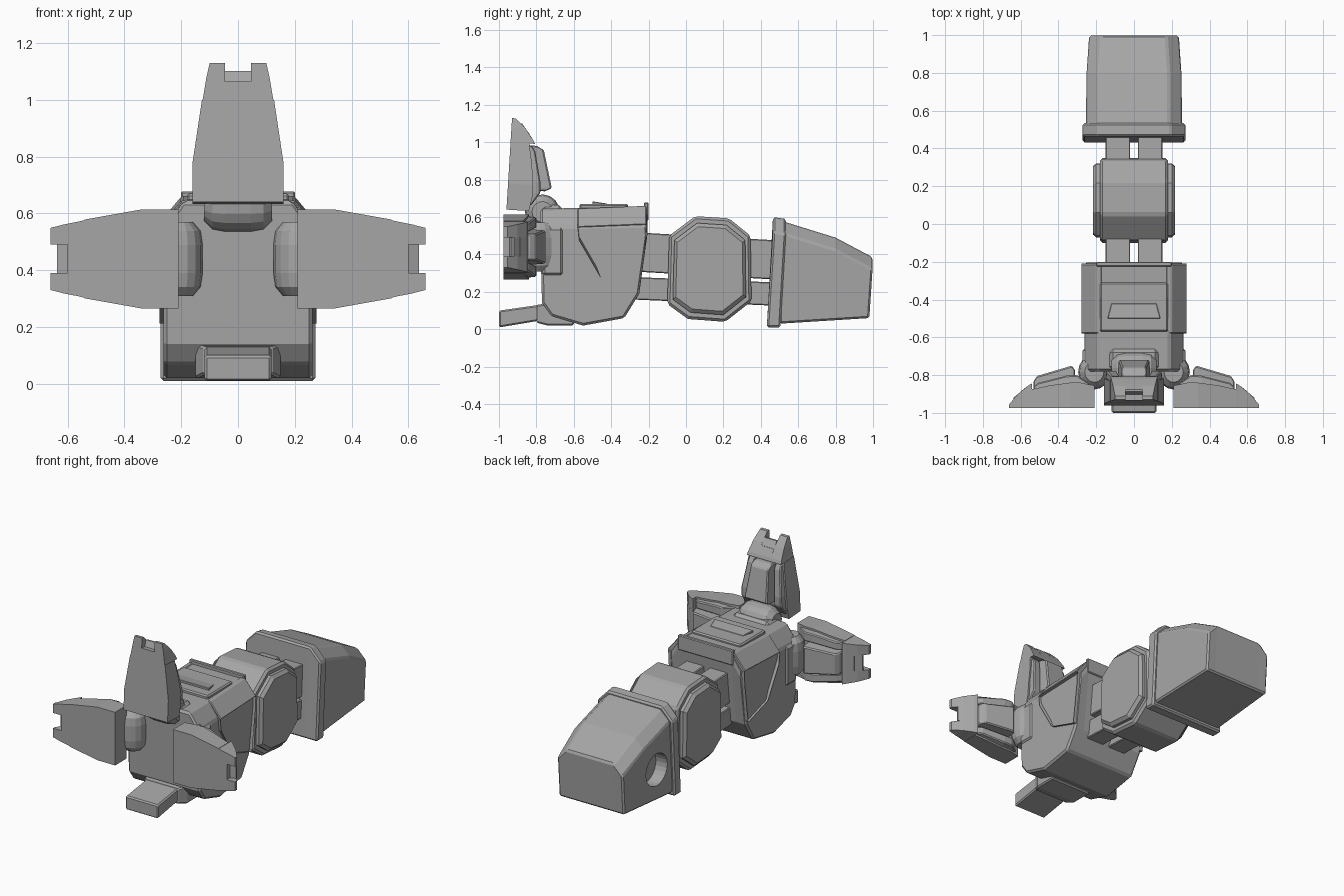
import bpy, bmesh, math
from mathutils import Matrix, Vector

if "Cube" in bpy.data.objects:
    bpy.data.objects.remove(bpy.data.objects["Cube"])

grey = bpy.data.materials.new("mid grey")
grey.use_nodes = True
grey.diffuse_color = (0.38, 0.38, 0.38, 1)
grey.node_tree.nodes["Principled BSDF"].inputs["Base Color"].default_value = grey.diffuse_color


def loft(name, rings, bevel=0.008, matrix=None):
    """Skin a list of equal-length rings of points and cap both ends."""
    bm = bmesh.new()
    rows = [[bm.verts.new(p) for p in ring] for ring in rings]
    n = len(rows[0])
    for a, b in zip(rows, rows[1:]):
        for i in range(n):
            j = (i + 1) % n
            bm.faces.new((a[i], a[j], b[j], b[i]))
    bm.faces.new(rows[0])
    bm.faces.new(rows[-1])
    if matrix:
        bm.transform(matrix)
    bmesh.ops.recalc_face_normals(bm, faces=bm.faces)
    mesh = bpy.data.meshes.new(name)
    bm.to_mesh(mesh)
    bm.free()
    ob = bpy.data.objects.new(name, mesh)
    bpy.context.collection.objects.link(ob)
    mesh.materials.append(grey)
    if bevel:
        mod = ob.modifiers.new("edge", "BEVEL")
        mod.width = bevel
        mod.segments = 1
        mod.limit_method = "ANGLE"
        mod.angle_limit = math.radians(35)
    return ob


def side_rings(profile, stations):
    """Repeat a (y, z) profile at several x positions, lowering the top by a clip."""
    return [[(x, y, min(z, z - drop if z > 0.3 else z)) for y, z in profile]
            for x, drop in stations]


def box(name, x, y, z, bevel=0.006):
    prof = [(y[0], z[0]), (y[1], z[0]), (y[1], z[1]), (y[0], z[1])]
    return loft(name, [[(a, *p) for p in prof] for a in x], bevel)


def barrel(name, stations, sides, matrix):
    """Lathe (position, radius) stations around local x."""
    angles = [2 * math.pi * i / sides for i in range(sides)]
    rings = [[(x, r * math.cos(a), r * math.sin(a)) for a in angles] for x, r in stations]
    return loft(name, rings, 0, matrix)


# Palm with chamfered upper edges
palm = [(-.78, .645), (-.77, .14), (-.72, .07), (-.55, .02), (-.33, .06),
        (-.25, .19), (-.205, .6), (-.21, .655)]
loft("palm", side_rings(palm, [(-.262, .1), (-.19, 0), (.19, 0), (.262, .1)]), .012)

# Raised side panels wrapping over the palm shoulders
panel = [(-.58, .645), (-.57, .57), (-.455, .275), (-.25, .21), (-.215, .57), (-.21, .66)]
for s, side in ((1, "left"), (-1, "right")):
    loft(side + "_palm_panel",
         side_rings(panel, [(s * .17, -.005), (s * .2, -.005), (s * .283, .1), (s * .25, .1)]), .006)
    box(side + "_joint_boss", sorted((s * .2, s * .272)), (-.775, -.65), (.28, .55), .02)
box("top_joint_boss", (-.13, .13), (-.775, -.66), (.5, .665), .02)

# Top hatch, wedge and rear lip of the palm
box("top_hatch", (-.18, .18), (-.57, -.31), (.6, .67), .008)
wedge = [(-.5, .66), (-.5, .684), (-.42, .672), (-.42, .66)]
loft("hatch_wedge", [[(x * (1 if y < -.45 else .85), y, z) for y, z in wedge]
                     for x in (-.14, .14)], .003)
box("palm_rear_lip", (-.2, .2), (-.225, -.2), (.58, .678), .005)


def y_block(name, rows, bevel=0.008):
    """Box lofted along y from (y, half width, bottom, top) rows."""
    return loft(name, [[(-w, y, a), (w, y, a), (w, y, b), (-w, y, b)]
                       for y, w, a, b in rows], bevel)


# Thumb and its base
y_block("thumb", [(-1, .118, .01, .1), (-.7, .118, .06, .143)])
y_block("thumb_base", [(-.8, .12, .035, .13), (-.74, .15, .02, .14), (-.6, .15, .02, .14)])


def finger_block(name, rows, matrix, back=0.92, bevel=0.006):
    """Block along the finger from (length, u0, u1, front, rear) rows."""
    rings = [[(u0, d0, v), (u1, d0, v), (u1 * back, d1, v), (u0 * back, d1, v)]
             for v, u0, u1, d0, d1 in rows]
    return loft(name, rings, bevel, matrix)


def finger(label, matrix, plate_depth):
    # Main slab, with a rail along each edge
    finger_block(label + "_finger_slab", [
        (0, -.16, .16, 0, .12), (.08, -.16, .16, 0, .135), (.14, -.16, .16, 0, .135),
        (.26, -.142, .142, 0, .12), (.36, -.127, .127, 0, .1)], matrix, 1, 0)
    for s in (1, -1):
        finger_block(label + "_finger_rail", [
            (.03, s * .1, s * .158, .05, .13), (.1, s * .1, s * .158, .05, .175),
            (.16, s * .1, s * .157, .05, .172), (.32, s * .08, s * .13, .05, .135),
            (.35, s * .08, s * .127, .05, .115)], matrix)
        # Tip prongs either side of the notch
        finger_block(label + "_finger_prong", [
            (.36, s * .046, s * .125, 0, .13), (.38, s * .046, s * .121, 0, .12),
            (.44, s * .046, s * .111, 0, .075), (.49, s * .046, s * .1, 0, .02)],
            matrix, 1, 0)
    # Tip centre with its shallow backing
    finger_block(label + "_finger_tip", [
        (.36, -.046, .046, 0, .13), (.38, -.046, .046, 0, .12), (.425, -.046, .046, 0, .088)],
        matrix, 1, 0)
    finger_block(label + "_finger_backing", [
        (.42, -.046, .046, .03, .09), (.465, -.046, .046, .045, .055)], matrix, 1, 0)
    # Knuckle plate on the inner side
    finger_block(label + "_knuckle_plate", [
        (.11, -.09, .09, .1, .2), (.13, -.09, .09, .1, plate_depth),
        (.33, -.07, .07, .1, plate_depth - .055), (.35, -.07, .07, .1, .14)], matrix, .9)
    # Barrel joint at the root
    barrel(label + "_finger_joint", [(-.12, .055), (-.09, .085), (-.045, .093), (.045, .093),
                                     (.09, .085), (.12, .055)], 16,
           matrix @ Matrix.Translation((0, .192, 0)))


# Three fingers spread around the palm
tilt = Matrix.Rotation(math.radians(-3.5), 4, "X")
finger("top", Matrix.Translation((0, -.96, .64)) @ tilt, .235)
for s, label in ((1, "left"), (-1, "right")):
    turn = Matrix.Rotation(s * math.pi / 2, 4, "Y")
    size = Matrix.Diagonal((1.09, 1, .92, 1))
    finger(label, Matrix.Translation((s * .21, -.975, .44)) @ turn @ size, .225)

# Twin upper and lower arm beams
for s in (1, -1):
    x = sorted((s * .02, s * .15))
    for name, heights in (("upper_beam", (.52, .31, .265, .475)),
                          ("lower_beam", (.28, .16, .125, .25))):
        prof = list(zip((-.3, -.3, .5, .5), heights))
        loft(name, [[(a, *p) for p in prof] for a in x], .005)

# Elbow block with octagonal side caps
elbow = [(-.09, .5), (.05, .605), (.23, .593), (.345, .5), (.35, .15),
         (.21, .04), (.01, .055), (-.1, .135)]
loft("elbow", [[(x, *p) for p in elbow] for x in (-.18, .18)], .014)
centre = Vector((.125, .322))


def scaled(k):
    return [tuple(centre + (Vector(p) - centre) * k) for p in elbow]


for s, side in ((1, "left"), (-1, "right")):
    loft(side + "_elbow_cap", [[(s * x, *p) for p in scaled(k)]
                               for x, k in ((.15, .87), (.2, .87), (.218, .8))], 0)

# Shoulder collar
collar = [(.432, .01), (.465, .6), (.535, .59), (.505, .01)]
loft("shoulder_collar",
     side_rings(collar, [(-.272, .08), (-.195, 0), (.195, 0), (.272, .08)]), .01)

# Shoulder shell, narrowing toward the end
shell = [(.5, .03), (.5, .583), (.8, .49), (.998, .385), (.98, .06)]
rings = side_rings(shell, [(-.255, .065), (-.185, 0), (.185, 0), (.255, .065)])
rings = [[(x * (.93 if y > .9 else 1), y, min(z, .355) if y > .9 and abs(x) > .2 else z)
          for x, y, z in ring] for ring in rings]
shoulder = loft("shoulder_shell", rings, .01)

# Round socket in the right side of the shoulder
cutter = barrel("socket_cutter", [(-.4, .105), (-.17, .105)], 24,
                Matrix.Translation((0, .66, .24)))
cutter.hide_render = True
cut = shoulder.modifiers.new("socket", "BOOLEAN")
cut.operation = "DIFFERENCE"
cut.object = cutter
cut.solver = "EXACT"
bpy.context.view_layer.objects.active = shoulder
for mod in list(shoulder.modifiers):
    bpy.ops.object.modifier_apply(modifier=mod.name)
bpy.data.objects.remove(cutter)
